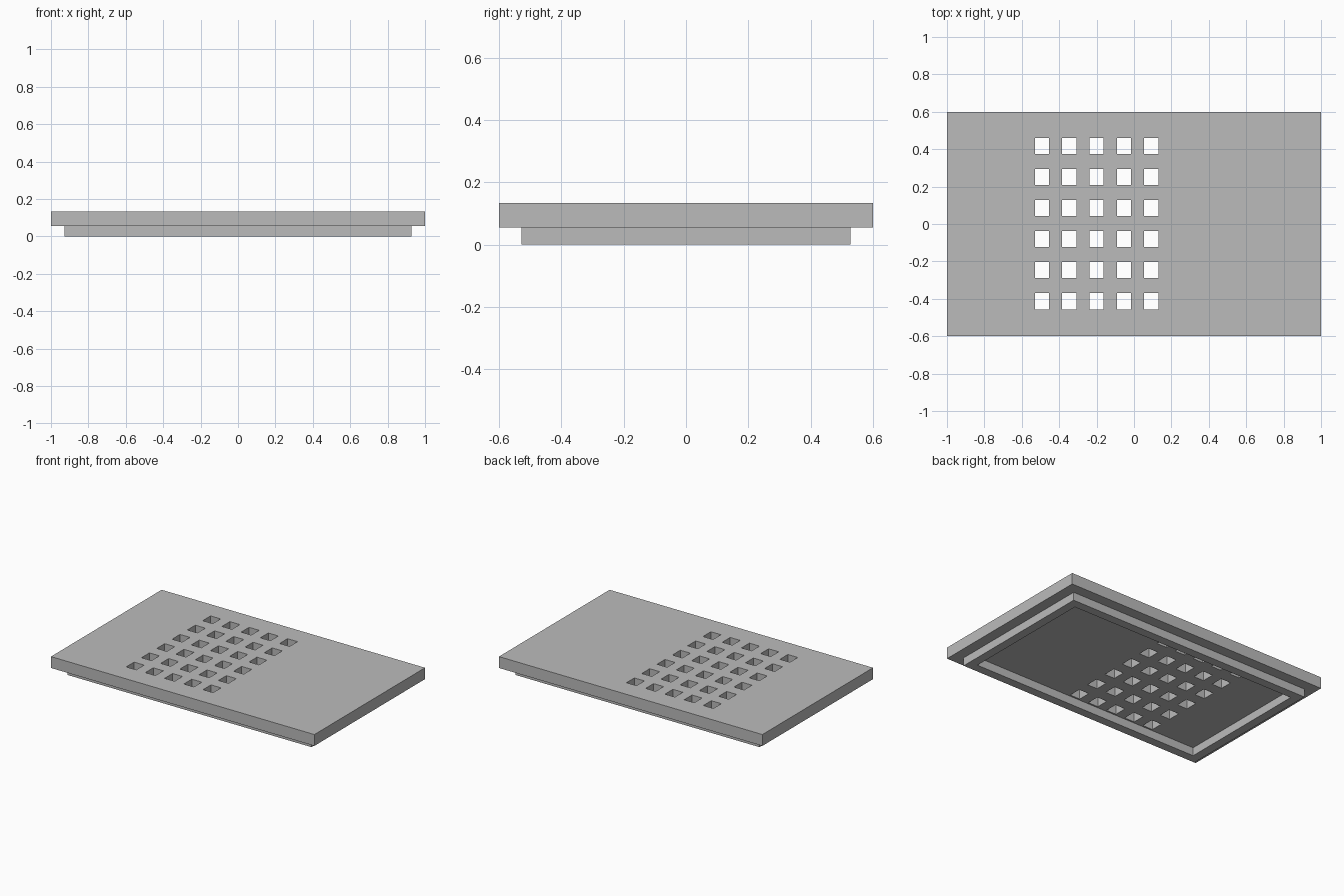
import bpy
import bmesh

cube = bpy.data.objects.get("Cube")
if cube:
    bpy.data.objects.remove(cube, do_unlink=True)

GREY = (0.5, 0.5, 0.5, 1)
grey = bpy.data.materials.new("plain grey")
grey.use_nodes = True
grey.diffuse_color = GREY
grey.node_tree.nodes["Principled BSDF"].inputs["Base Color"].default_value = GREY


def cut_lines(half, centre, step, count, size):
    """Outer edges plus both edges of each evenly spaced hole."""
    first = centre - step * (count - 1) / 2
    lines = [-half]
    for i in range(count):
        mid = first + i * step
        lines += [mid - size / 2, mid + size / 2]
    return lines + [half]


def pierced_slab(name, xs, ys, bottom, top):
    """Slab whose odd-by-odd grid cells are open right through."""
    bm = bmesh.new()
    grid = [[bm.verts.new((x, y, top)) for y in ys] for x in xs]
    for i in range(len(xs) - 1):
        for j in range(len(ys) - 1):
            if i % 2 and j % 2:
                continue
            bm.faces.new((grid[i][j], grid[i + 1][j],
                          grid[i + 1][j + 1], grid[i][j + 1]))
    mesh = bpy.data.meshes.new(name)
    bm.to_mesh(mesh)
    bm.free()
    mesh.materials.append(grey)
    obj = bpy.data.objects.new(name, mesh)
    bpy.context.collection.objects.link(obj)
    solid = obj.modifiers.new("thickness", 'SOLIDIFY')
    solid.thickness = top - bottom
    solid.offset = -1
    return obj


# Flat lid plate with a block of vent holes
pierced_slab("lid_plate",
             cut_lines(1.0, -0.2, 0.146, 5, 0.076),
             cut_lines(0.6, 0.002, 0.166, 6, 0.086),
             0.056, 0.134)

# Inset locating rim under the plate, one large opening
RIM_X, RIM_Y, WALL = 0.927, 0.527, 0.06
pierced_slab("locating_rim",
             cut_lines(RIM_X, 0, 0, 1, 2 * (RIM_X - WALL)),
             cut_lines(RIM_Y, 0, 0, 1, 2 * (RIM_Y - WALL)),
             0, 0.056)
